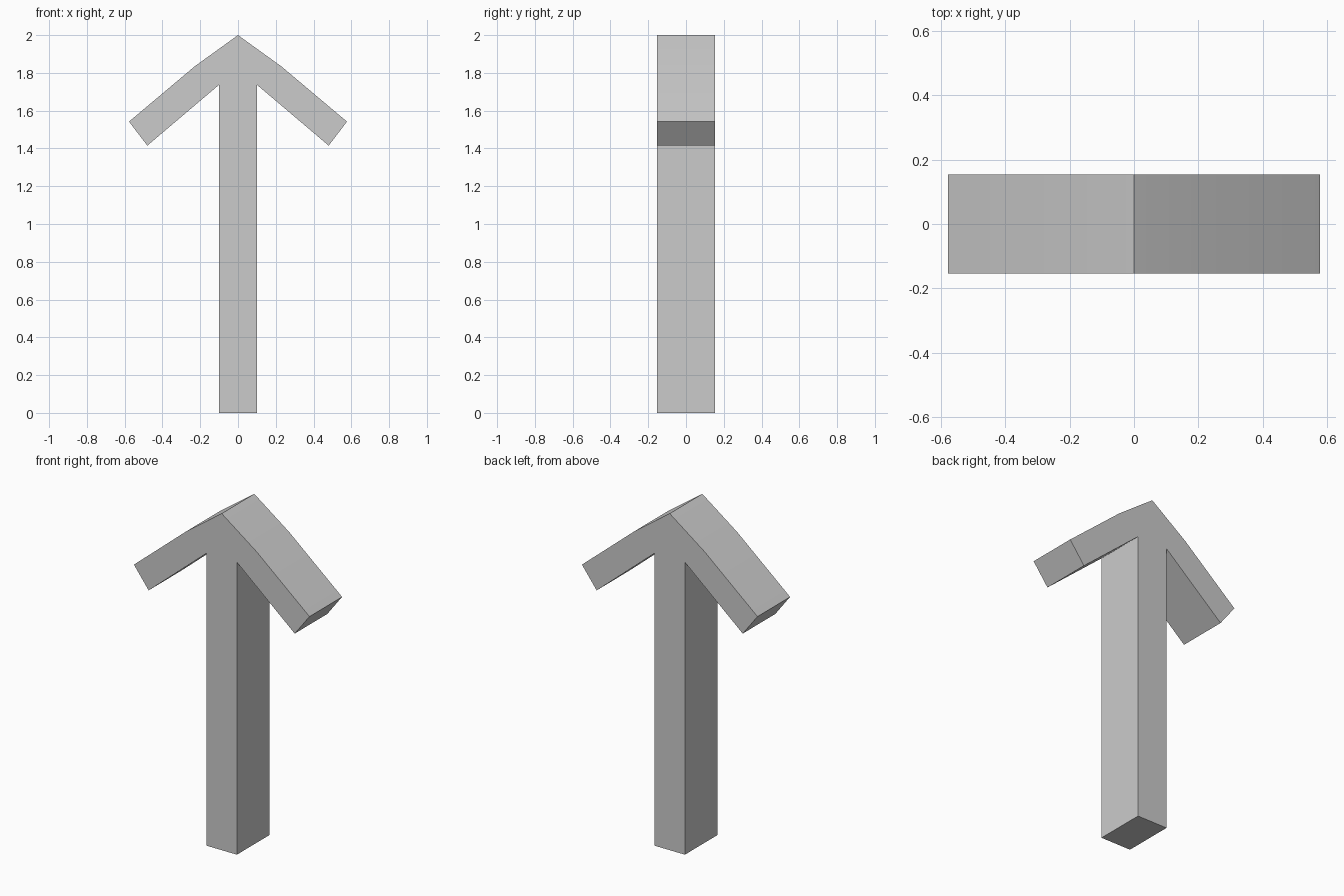
import bpy, bmesh

if "Cube" in bpy.data.objects:
    bpy.data.objects.remove(bpy.data.objects["Cube"])

HALF_DEPTH = 0.153

# Right half of the arrow outline (x, z), from tip down to the foot
half = [(0.23, 1.834), (0.577, 1.542), (0.48, 1.415), (0.10, 1.737), (0.10, 0.0)]
outline = [(0.0, 2.0)] + half + [(-x, z) for x, z in reversed(half)]

# Arrow: outline face extruded through its depth
bm = bmesh.new()
face = bm.faces.new([bm.verts.new((x, -HALF_DEPTH, z)) for x, z in outline])
result = bmesh.ops.extrude_face_region(bm, geom=[face], use_keep_orig=True)
moved = [v for v in result["geom"] if isinstance(v, bmesh.types.BMVert)]
bmesh.ops.translate(bm, verts=moved, vec=(0, 2 * HALF_DEPTH, 0))
bmesh.ops.recalc_face_normals(bm, faces=bm.faces)

mesh = bpy.data.meshes.new("arrow")
bm.to_mesh(mesh)
bm.free()
arrow = bpy.data.objects.new("arrow", mesh)
bpy.context.collection.objects.link(arrow)

# Soft bend on the head's upper sides, all other edges sharp
bpy.context.view_layer.objects.active = arrow
arrow.select_set(True)
bpy.ops.object.shade_smooth_by_angle(angle=0.35)
